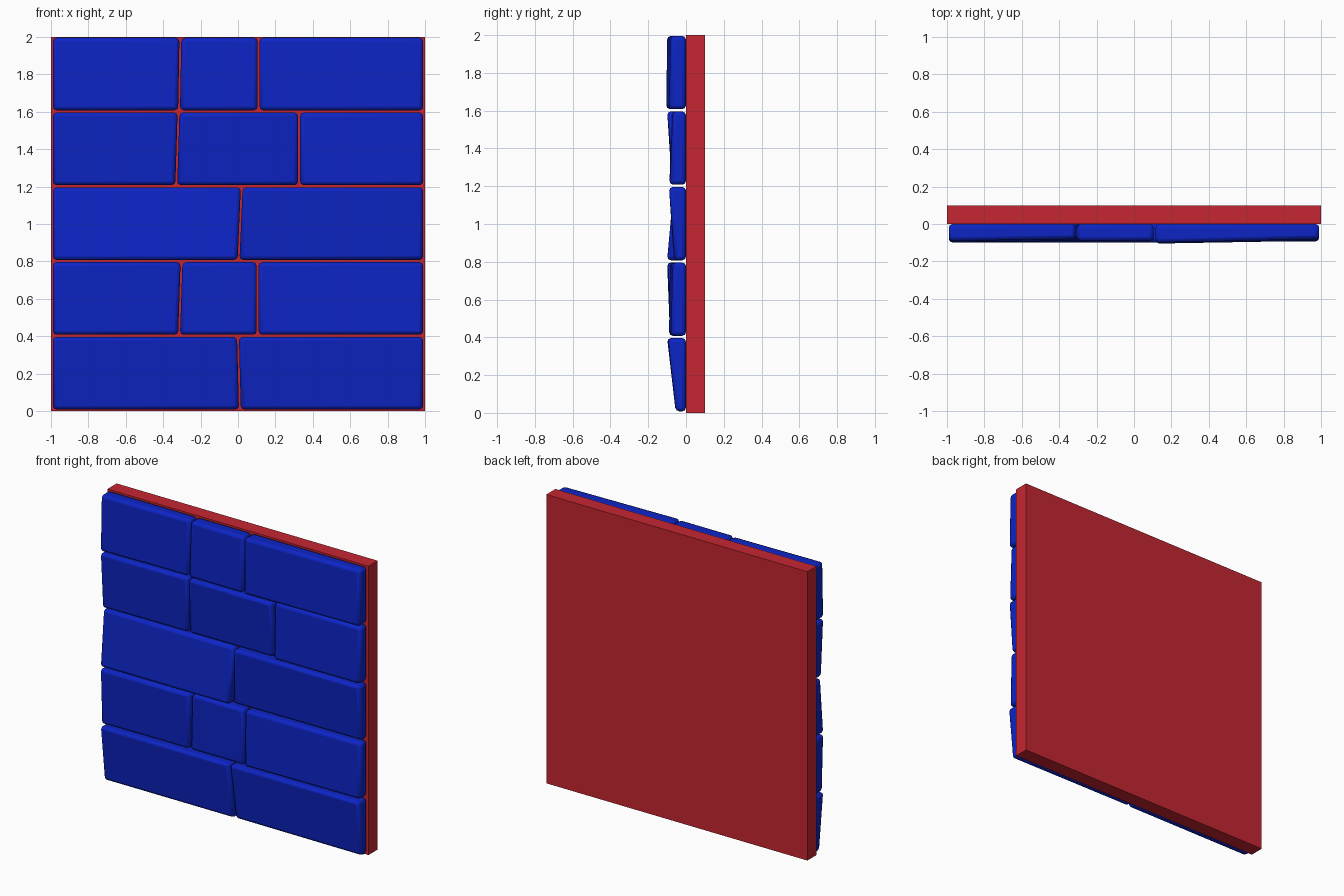
import bpy, bmesh

cube = bpy.data.objects.get("Cube")
if cube:
    bpy.data.objects.remove(cube, do_unlink=True)


def material(name, colour):
    mat = bpy.data.materials.new(name)
    mat.use_nodes = True
    mat.diffuse_color = (*colour, 1)
    mat.node_tree.nodes["Principled BSDF"].inputs["Base Color"].default_value = (*colour, 1)
    return mat


red = material("mortar red", (0.56, 0.019, 0.031))
blue = material("brick blue", (0.004, 0.018, 0.56))


def prism(name, corners, depths, back, mat):
    """Box from four (x, z) corners, each with its own front depth."""
    bm = bmesh.new()
    front = [bm.verts.new((x, -d, z)) for (x, z), d in zip(corners, depths)]
    rear = [bm.verts.new((x, back, z)) for x, z in corners]
    bm.faces.new(front)
    bm.faces.new(rear[::-1])
    for i in range(4):
        j = (i + 1) % 4
        bm.faces.new((front[i], rear[i], rear[j], front[j]))
    bmesh.ops.recalc_face_normals(bm, faces=bm.faces)
    mesh = bpy.data.meshes.new(name)
    bm.to_mesh(mesh)
    bm.free()
    mesh.materials.append(mat)
    obj = bpy.data.objects.new(name, mesh)
    bpy.context.collection.objects.link(obj)
    return obj


# Backing slab
prism("backing_slab", [(-1, 0), (1, 0), (1, 2), (-1, 2)], [0] * 4, 0.1, red)

# Each course: seams as (bottom x, top x), then per-brick front depths
# in the order bottom left, bottom right, top right, top left
EDGE = 0.995
courses = [
    ([(0.01, 0.0)],
     [(.055, .055, .10, .10), (.05, .055, .095, .10)]),
    ([(-0.315, -0.302), (0.105, 0.105)],
     [(.085, .08, .095, .10), (.08, .08, .085, .085), (.09, .08, .07, .085)]),
    ([(0.003, 0.02)],
     [(.10, .10, .065, .065), (.065, .06, .09, .09)]),
    ([(-0.33, -0.318), (0.327, 0.327)],
     [(.075, .07, .09, .10), (.07, .065, .10, .10), (.088, .085, .07, .075)]),
    ([(-0.315, -0.308), (0.11, 0.11)],
     [(.10, .09, .08, .09), (.10, .10, .09, .09), (.105, .09, .08, .10)]),
]

# Bevelled bricks
GAP = 0.005
for row, (seams, depths) in enumerate(courses):
    low, high = row * 0.4 + 0.008, row * 0.4 + 0.396
    lines = [(-EDGE, -EDGE), *seams, (EDGE, EDGE)]
    for col, depth in enumerate(depths):
        (lb, lt), (rb, rt) = lines[col], lines[col + 1]
        corners = [(lb + GAP, low), (rb - GAP, low), (rt - GAP, high), (lt + GAP, high)]
        brick = prism(f"brick_row{row + 1}_{col + 1}", corners, depth, 0, blue)
        bevel = brick.modifiers.new("rounded edges", "BEVEL")
        bevel.width = 0.02
        bevel.segments = 2
        bevel.limit_method = "NONE"
        bpy.ops.object.select_all(action="DESELECT")
        brick.select_set(True)
        bpy.context.view_layer.objects.active = brick
        bpy.ops.object.shade_smooth_by_angle(angle=0.5)
